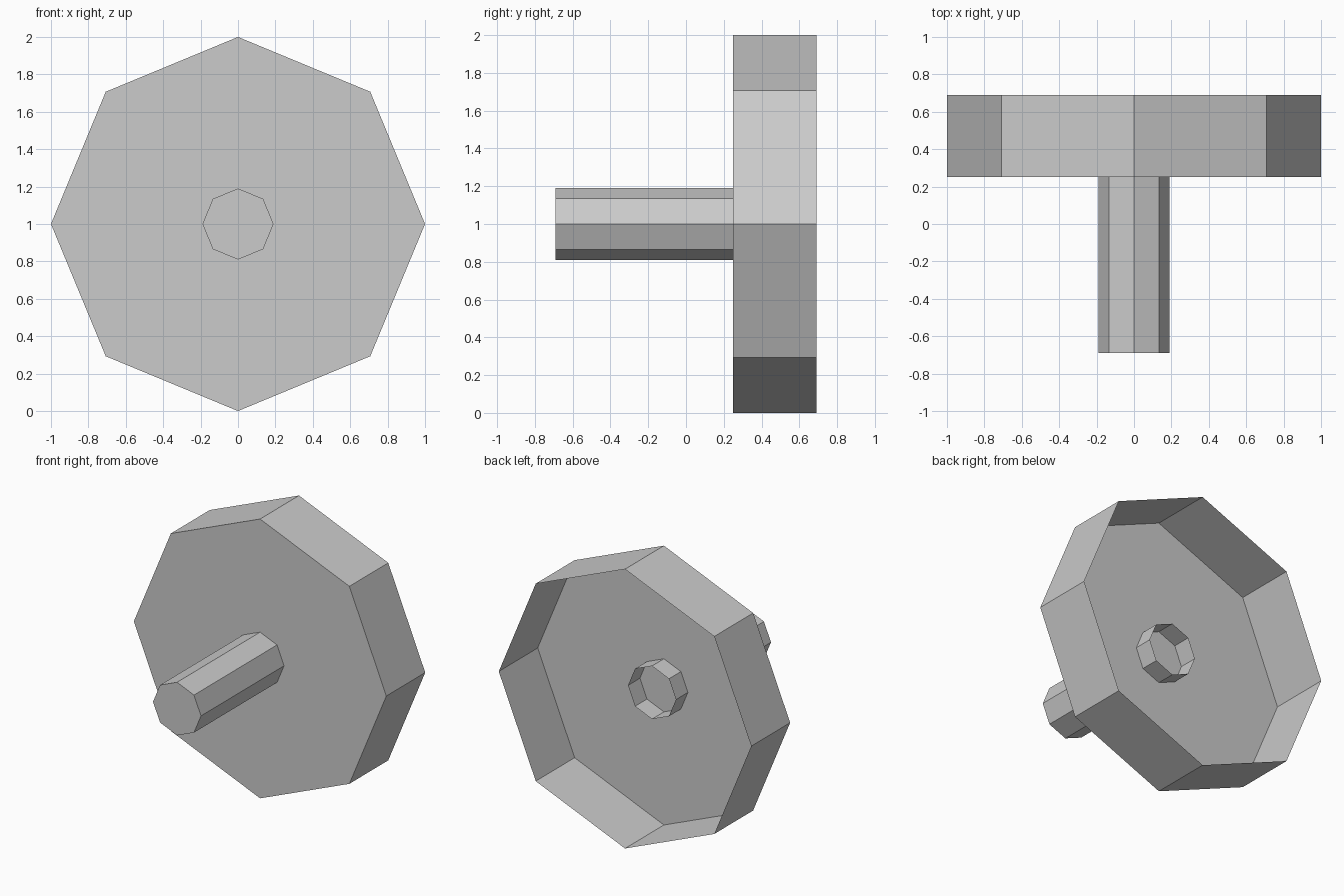
import bpy
import bmesh
import math
from mathutils import Matrix

cube = bpy.data.objects.get("Cube")
if cube:
    bpy.data.objects.remove(cube, do_unlink=True)

grey = bpy.data.materials.new("plain grey")
grey.use_nodes = True
colour = (0.6, 0.6, 0.6, 1)
grey.diffuse_color = colour
grey.node_tree.nodes["Principled BSDF"].inputs["Base Color"].default_value = colour


def open_prism(name, radius, front, back):
    """Eight-sided cup along y: closed at the front, open at the back."""
    bm = bmesh.new()
    bmesh.ops.create_cone(bm, cap_ends=True, segments=8, radius1=radius,
                          radius2=radius, depth=back - front)
    bmesh.ops.rotate(bm, verts=bm.verts, matrix=Matrix.Rotation(math.pi / 2, 3, 'X'))
    bm.normal_update()
    back_cap = [f for f in bm.faces if f.normal.y > 0.9]
    bmesh.ops.delete(bm, geom=back_cap, context='FACES_ONLY')
    bmesh.ops.translate(bm, verts=bm.verts, vec=(0, (front + back) / 2, 1))
    mesh = bpy.data.meshes.new(name)
    bm.to_mesh(mesh)
    bm.free()
    mesh.materials.append(grey)
    obj = bpy.data.objects.new(name, mesh)
    bpy.context.collection.objects.link(obj)
    return obj


# Wide hollow head, open at the back
open_prism("head", 1.0, 0.25, 0.69)
# Shaft that passes through the head plate and ends as a short open collar
open_prism("shaft", 0.19, -0.69, 0.385)
